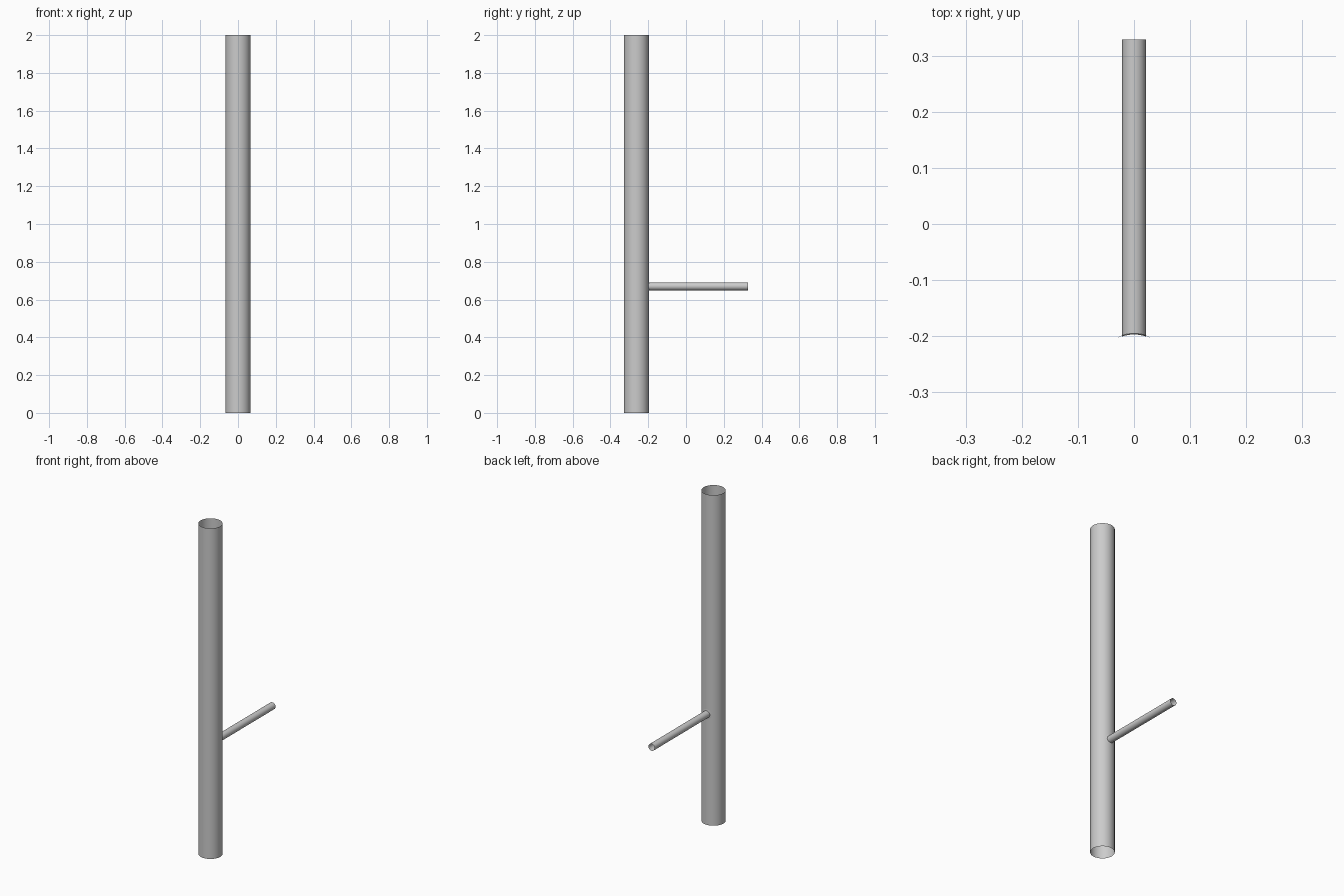
import bpy, bmesh, math

cube = bpy.data.objects.get("Cube")
if cube:
    bpy.data.objects.remove(cube, do_unlink=True)

POST_Y, POST_R, HEIGHT = -0.263, 0.066, 2.0
ARM_R, ARM_Z, ARM_END = 0.021, 0.67, 0.329
SEGMENTS = 48

grey = bpy.data.materials.new("light grey metal")
grey.use_nodes = True
colour = (0.6, 0.6, 0.6, 1)
grey.diffuse_color = colour
grey.node_tree.nodes["Principled BSDF"].inputs["Base Color"].default_value = colour


def circle(radius):
    steps = [2 * math.pi * i / SEGMENTS for i in range(SEGMENTS)]
    return [(radius * math.cos(a), radius * math.sin(a)) for a in steps]


def post_surface(x, offset=0.0):
    """Depth of the back of the post at a given x."""
    return POST_Y + math.sqrt(POST_R ** 2 - x ** 2) + offset


def open_skin(name, rings):
    """Join successive rings of points into an open smooth skin."""
    bm = bmesh.new()
    loops = [[bm.verts.new(p) for p in ring] for ring in rings]
    for low, high in zip(loops, loops[1:]):
        for i in range(SEGMENTS):
            j = (i + 1) % SEGMENTS
            bm.faces.new((low[i], low[j], high[j], high[i])).smooth = True
    mesh = bpy.data.meshes.new(name)
    bm.to_mesh(mesh)
    bm.free()
    mesh.materials.append(grey)
    obj = bpy.data.objects.new(name, mesh)
    bpy.context.collection.objects.link(obj)
    return obj


# Upright hollow post, open at both ends
open_skin("post", [[(x, POST_Y + y, z) for x, y in circle(POST_R)]
                   for z in (0, HEIGHT)])

# Hollow arm, its near end shaped to the curve of the post
arm = circle(ARM_R)
open_skin("arm", [[(-x, post_surface(x), ARM_Z + z) for x, z in arm],
                  [(-x, ARM_END, ARM_Z + z) for x, z in arm]])

# Thin saddle collar where the arm meets the post
open_skin("joint_collar", [
    [(-x, post_surface(x, 0.001), ARM_Z + z) for x, z in circle(0.031)],
    [(-x, post_surface(x, 0.002), ARM_Z + z) for x, z in arm]])
